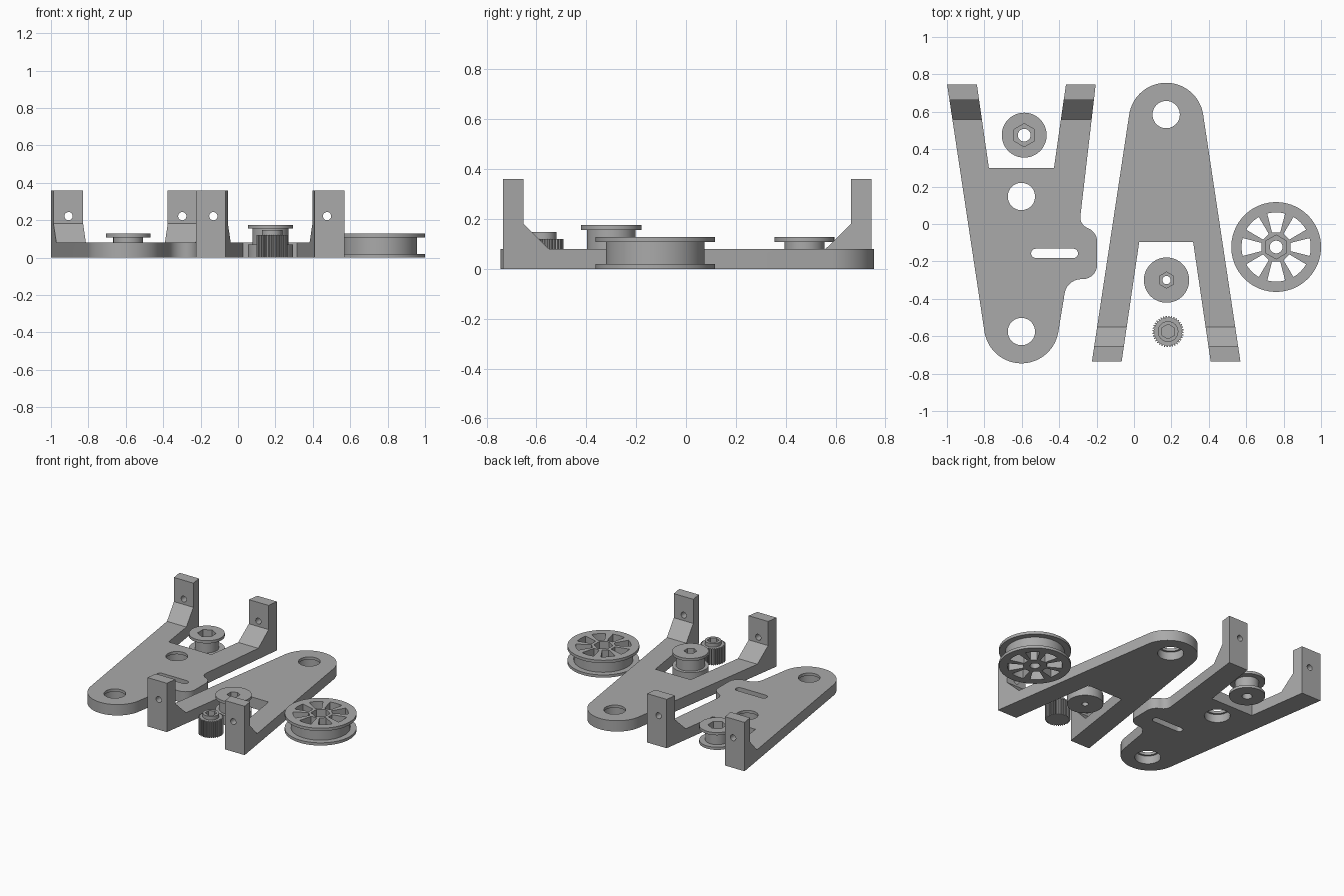
import bpy, bmesh
from math import sin, cos, pi, radians

if "Cube" in bpy.data.objects:
    bpy.data.objects.remove(bpy.data.objects["Cube"], do_unlink=True)

grey = bpy.data.materials.new("plain grey")
grey.use_nodes = True
grey.diffuse_color = (0.4, 0.4, 0.4, 1)
grey.node_tree.nodes["Principled BSDF"].inputs["Base Color"].default_value = (0.4, 0.4, 0.4, 1)

# Prisms can run along any axis: profile (a, b) and depth c become x, y, z
AXES = {"z": lambda a, b, c: (a, b, c),
        "y": lambda a, b, c: (a, c, b),
        "x": lambda a, b, c: (c, a, b)}


def make_object(name, bm):
    bmesh.ops.recalc_face_normals(bm, faces=bm.faces)
    mesh = bpy.data.meshes.new(name)
    bm.to_mesh(mesh)
    bm.free()
    mesh.materials.append(grey)
    obj = bpy.data.objects.new(name, mesh)
    bpy.context.collection.objects.link(obj)
    return obj


def prism(name, points, low, high, axis="z"):
    bm = bmesh.new()
    put = AXES[axis]
    face = bm.faces.new([bm.verts.new(put(a, b, low)) for a, b in points])
    top = bmesh.ops.extrude_face_region(bm, geom=[face])["geom"]
    start, end = put(0, 0, low), put(0, 0, high)
    shift = [e - s for s, e in zip(start, end)]
    bmesh.ops.translate(bm, verts=[v for v in top if isinstance(v, bmesh.types.BMVert)], vec=shift)
    return make_object(name, bm)


def arc(x, y, r, start, end, steps):
    angles = [radians(start + (end - start) * i / steps) for i in range(steps + 1)]
    return [(x + r * cos(a), y + r * sin(a)) for a in angles]


def ring(x, y, r, sides=48, turn=0):
    return arc(x, y, r, turn, turn + 360, sides)[:-1]


def lathe(name, profile):
    bm = bmesh.new()
    verts = [bm.verts.new((r, 0, z)) for r, z in profile]
    edges = [bm.edges.new(pair) for pair in zip(verts, verts[1:])]
    bmesh.ops.spin(bm, geom=verts + edges, cent=(0, 0, 0), axis=(0, 0, 1),
                   angle=2 * pi, steps=72)
    bmesh.ops.remove_doubles(bm, verts=bm.verts, dist=0.0005)
    bmesh.ops.dissolve_limit(bm, angle_limit=0.01, verts=bm.verts, edges=bm.edges)
    return make_object(name, bm)


def cut(obj, cutters, operation="DIFFERENCE"):
    for cutter in cutters:
        mod = obj.modifiers.new("cut", "BOOLEAN")
        mod.operation, mod.object, mod.solver = operation, cutter, "EXACT"
    bpy.context.view_layer.update()
    graph = bpy.context.evaluated_depsgraph_get()
    mesh = bpy.data.meshes.new_from_object(obj.evaluated_get(graph))
    obj.modifiers.clear()
    obj.data = mesh
    mesh.materials.clear()
    mesh.materials.append(grey)
    for poly in mesh.polygons:
        poly.material_index = 0
    for cutter in cutters:
        bpy.data.objects.remove(cutter, do_unlink=True)


def finish(obj, x, y, turn=0):
    obj.data.shade_smooth()
    obj.data.set_sharp_from_angle(angle=radians(30))
    obj.location = (x, y, 0)
    obj.rotation_euler.z = turn


def bracket(name, slot_y, slot_half, bump, hole_ys):
    # Forked plan outline, legs towards +y, round nose at -y
    nose = arc(0, -0.545, 0.2, 188.4, 351.6, 40)
    outline = nose + bump + [(0.397, 0.745), (0.238, 0.745), (slot_half, slot_y),
                             (-slot_half, slot_y), (-0.238, 0.745), (-0.397, 0.745)]
    body = prism(name, outline, 0, 0.36)
    # Clear everything above the plate except the gusseted end tabs
    side = [(-2, 0.08), (0.56, 0.08), (0.663, 0.182), (0.663, 1), (-2, 1)]
    cutters = [prism("clearance", side, -2, 2, "x")]
    for x in (-0.304, 0.304):
        cutters.append(prism("screw_hole", ring(x, 0.222, 0.022, 24), 0.6, 0.8, "y"))
    for y in hole_ys:
        cutters.append(prism("bearing_hole", ring(0, y, 0.073), -0.1, 0.2))
        cutters.append(prism("bearing_pocket", ring(0, y, 0.087), -0.1, 0.06))
    if bump:
        slot = arc(0.077, -0.157, 0.025, 90, 270, 12) + arc(0.278, -0.157, 0.025, -90, 90, 12)
        cutters.append(prism("slot", slot, -0.1, 0.2))
    cut(body, cutters)
    return body


# Slotted bracket with a rounded side bump
bump = (arc(0.32, -0.385, 0.09, 172, 90, 10) + arc(0.327, -0.217, 0.078, -90, 0, 10)
        + arc(0.327, -0.095, 0.078, 0, 70, 10) + arc(0.375, 0.035, 0.06, 250, 172, 8))
slotted = bracket("slotted_bracket", 0.3, 0.174, bump, (0.147, -0.575))
finish(slotted, -0.602, 0)

# Plain bracket facing the other way
plain = bracket("plain_bracket", 0.105, 0.144, [], (-0.575,))
finish(plain, 0.172, 0.01, pi)


def pulley(name, x, y, profile, hex_r, hex_floor, bore, windows=0):
    obj = lathe(name, profile)
    cutters = [prism("hex_pocket", ring(0, 0, hex_r, 6, 90), hex_floor, 0.3)]
    if bore:
        cutters.append(prism("bore", ring(0, 0, bore), -0.1, 0.3))
    for i in range(windows):
        a = 2 * pi * i / windows
        shape = [(0.078, -0.022)] + arc(0, 0, 0.185, -15, 15, 6) + [(0.078, 0.022)]
        turned = [(p * cos(a) - q * sin(a), p * sin(a) + q * cos(a)) for p, q in shape]
        cutters.append(prism("window", turned, -0.1, 0.3))
    cut(obj, cutters)
    finish(obj, x, y)


def spool(rim, drum, base, neck, top):
    return [(0, 0), (rim, 0), (rim, base), (drum, base), (drum, neck),
            (rim, neck), (rim, top), (0, top)]


# Spoked wheel and the two small pulleys
pulley("spoked_wheel", 0.76, -0.123, spool(0.24, 0.198, 0.02, 0.107, 0.128),
       0.064, 0.07, 0.034, windows=8)
pulley("low_pulley", -0.587, 0.475, spool(0.12, 0.08, 0.02, 0.108, 0.128), 0.062, 0.06, 0.034)
pulley("tall_pulley", 0.174, -0.3, spool(0.121, 0.097, 0.07, 0.155, 0.175), 0.043, 0.12, 0.022)

# Toothed pinion with a raised hex-socket collar
teeth, pinion_outline = 36, []
for i in range(teeth):
    for part, r in ((0, 0.075), (0.35, 0.075), (0.5, 0.084), (0.85, 0.084)):
        a = 2 * pi * (i + part) / teeth
        pinion_outline.append((r * cos(a), r * sin(a)))
pinion = prism("pinion", pinion_outline, 0, 0.12)
cut(pinion, [prism("collar", ring(0, 0, 0.055), 0.05, 0.147)], "UNION")
cut(pinion, [prism("hex_socket", ring(0, 0, 0.039, 6, 90), 0.06, 0.3)])
finish(pinion, 0.182, -0.575)
